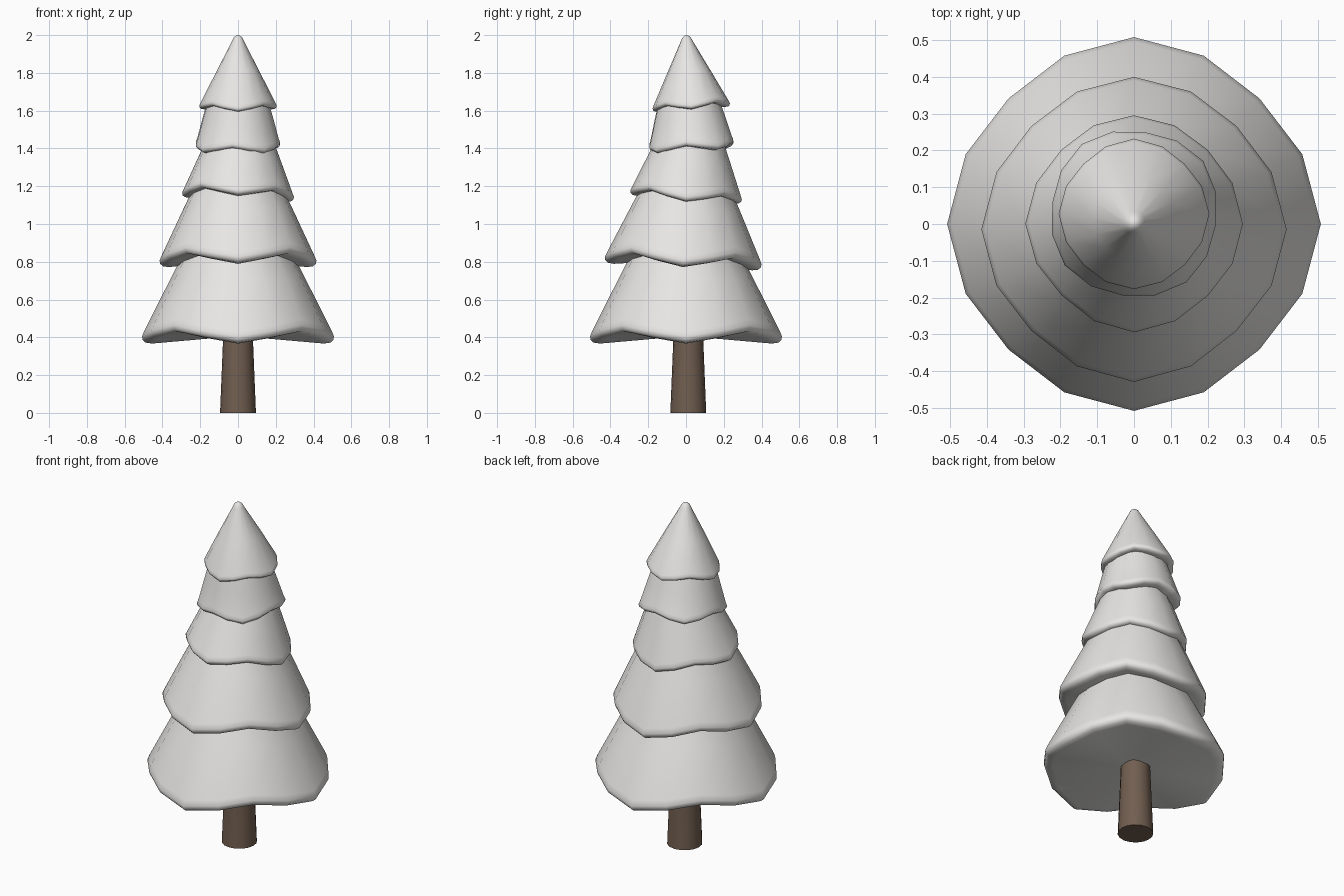
import bpy, bmesh, math

if "Cube" in bpy.data.objects:
    bpy.data.objects.remove(bpy.data.objects["Cube"])

N = 16  # sides of every snowy tier


def material(name, rgb):
    m = bpy.data.materials.new(name)
    m.diffuse_color = (*rgb, 1)
    m.use_nodes = True
    m.node_tree.nodes["Principled BSDF"].inputs["Base Color"].default_value = m.diffuse_color
    return m


snow = material("snow_white", (0.80, 0.79, 0.775))
bark = material("bark_brown", (0.165, 0.112, 0.08))


def lathe(name, profile, mat, sides, wave=0, turn=0, loc=(0, 0, 0), tilt=(0, 0), angle=50):
    """Revolve (radius, height, wave weight) points; four lobes droop by 'wave'."""
    bm = bmesh.new()
    rings = []
    for r, z, w in profile:
        if r == 0:
            rings.append([bm.verts.new((0, 0, z))] * sides)
            continue
        ring = []
        for i in range(sides):
            a = math.tau * i / sides
            c = math.cos(4 * a)
            rr = r * (1 - 0.025 * w * (1 - c))
            b = a + math.radians(turn)
            ring.append(bm.verts.new((rr * math.cos(b), rr * math.sin(b), z - wave * w * c)))
        rings.append(ring)
    for lo, hi in zip(rings, rings[1:]):
        for i in range(sides):
            j = (i + 1) % sides
            quad = [lo[i], lo[j], hi[j], hi[i]]
            bm.faces.new(list(dict.fromkeys(quad)))
    bmesh.ops.recalc_face_normals(bm, faces=bm.faces)
    me = bpy.data.meshes.new(name)
    bm.to_mesh(me)
    bm.free()
    me.materials.append(mat)
    ob = bpy.data.objects.new(name, me)
    bpy.context.collection.objects.link(ob)
    ob.location = loc
    ob.rotation_euler = (tilt[0], tilt[1], 0)
    bpy.ops.object.select_all(action='DESELECT')
    ob.select_set(True)
    bpy.context.view_layer.objects.active = ob
    bpy.ops.object.shade_smooth_by_angle(angle=math.radians(angle))
    return ob


def tier(name, z, r, top_z, top_r, k, wave, turn=0, y=0, tilt=(0, 0), tip=False):
    """Cone skirt with a rounded wavy rim; k is the rim thickness."""
    h = top_z - z
    shoulder = (r - 0.25 * k, 1.4 * k)
    mid = ((shoulder[0] + top_r) / 2, (shoulder[1] + h) / 2)
    prof = [(0, 0.01, 0), (r - 1.1 * k, 0.0, 1), (r - 0.4 * k, 0.1 * k, 1),
            (r - 0.06 * k, 0.4 * k, 1), (r, 0.8 * k, 1), (*shoulder, 1),
            (*mid, 0.45), (top_r, h, 0)]
    if tip:  # rounded tree tip
        prof += [(top_r * 0.72, h + 0.017, 0), (top_r * 0.35, h + 0.026, 0), (0, h + 0.029, 0)]
    else:
        prof += [(0, h, 0)]
    lathe(name, prof, snow, N, wave, turn, (0, y, z), tilt)


# Snowy tiers, bottom to top
tier("tier_1", 0.397, 0.508, 0.95, 0.235, 0.048, 0.03)
tier("tier_2", 0.800, 0.415, 1.28, 0.195, 0.044, 0.028, y=-0.015, tilt=(-0.047, 0))
tier("tier_3", 1.148, 0.296, 1.48, 0.163, 0.034, 0.02, tilt=(-0.08, 0.04))
tier("tier_4", 1.398, 0.236, 1.66, 0.160, 0.030, 0.015, turn=37, y=0.03, tilt=(0.06, 0))
tier("tier_5", 1.620, 0.205, 1.972, 0.030, 0.024, 0.013, y=0.028, tilt=(0.07, 0), tip=True)

# Tapered trunk
lathe("trunk", [(0, 0, 0), (0.095, 0, 0), (0.078, 0.42, 0), (0.075, 0.55, 0), (0, 0.55, 0)],
      bark, 16, loc=(0, 0.012, 0))
